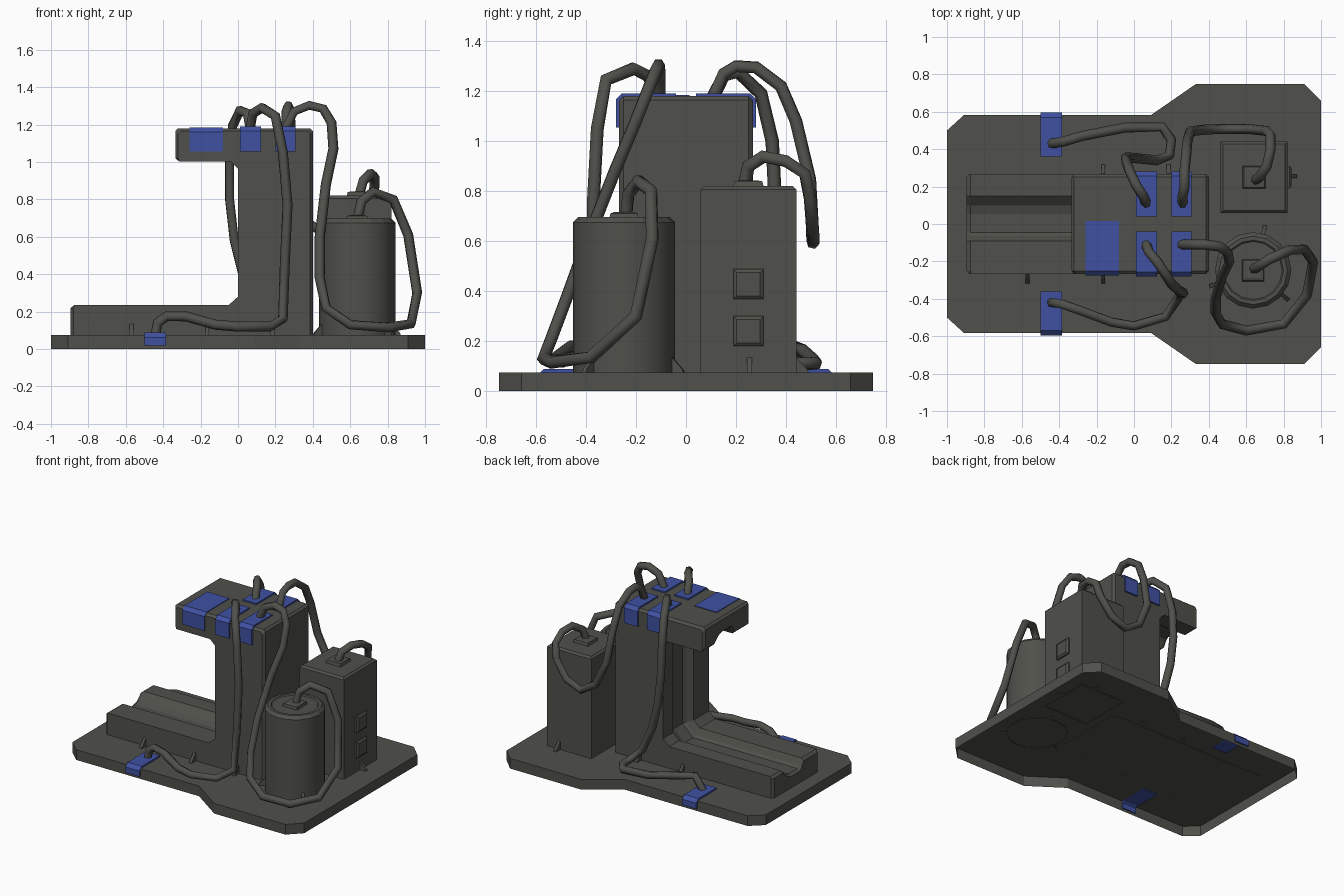
import bpy, bmesh, math
from mathutils import Vector

if "Cube" in bpy.data.objects:
    bpy.data.objects.remove(bpy.data.objects["Cube"])


def material(name, col):
    m = bpy.data.materials.new(name)
    m.diffuse_color = (*col, 1)
    m.use_nodes = True
    m.node_tree.nodes["Principled BSDF"].inputs["Base Color"].default_value = m.diffuse_color
    return m


GREY = material("dark_grey", (0.080, 0.080, 0.070))
BLUE = material("blue", (0.050, 0.082, 0.36))


def loft(name, rings, mat=GREY, open_start=False):
    """Skin a list of equal-length closed rings and cap the ends."""
    bm = bmesh.new()
    vs = [[bm.verts.new(p) for p in r] for r in rings]
    n = len(vs[0])
    for a, b in zip(vs, vs[1:]):
        for i in range(n):
            j = (i + 1) % n
            bm.faces.new((a[i], a[j], b[j], b[i]))
    start = bm.faces.new(vs[0][::-1])
    bm.faces.new(vs[-1])
    bmesh.ops.recalc_face_normals(bm, faces=bm.faces)
    if open_start:
        bmesh.ops.delete(bm, geom=[start], context='FACES_ONLY')
    me = bpy.data.meshes.new(name)
    bm.to_mesh(me)
    bm.free()
    me.materials.append(mat)
    ob = bpy.data.objects.new(name, me)
    bpy.context.collection.objects.link(ob)
    return ob


def rect(cx, cy, hx, hy, z):
    return [(cx - hx, cy - hy, z), (cx + hx, cy - hy, z), (cx + hx, cy + hy, z), (cx - hx, cy + hy, z)]


def circle(cx, cy, r, z, n=16):
    return [(cx + r * math.cos(i * math.tau / n), cy + r * math.sin(i * math.tau / n), z)
            for i in range(n)]


# base plate, hollow and open underneath
half = [(-1, .5), (-.91, .582), (.09, .582), (.33, .748), (.91, .748), (1, .658)]
outline = [(x, -y) for x, y in half] + half[::-1]
loft("base_plate", [[(x, y, z) for x, y in outline] for z in (0, .075)], open_start=True)


# main frame: C-shaped profile along y, with a stepped channel in its inner side
def frame_ring(y, d, s=0.0):
    p = [(-.895 + s, .07), (-.895 + s, .22 - d), (-.875, .235 - d), (-.05 + d * .4, .235 - d), (d, .28 - d * .4),
         (d, .965 + d * .4), (-.04 + d * .4, 1.003 + d), (-.315, 1.003 + d), (-.335 + s, 1.02 + d),
         (-.335 + s, 1.165 - s), (-.32 + s, 1.18 - s), (.385 - s, 1.18 - s), (.4 - s, 1.165 - s), (.4 - s, .07)]
    return [(x, y, z) for x, z in p]


stations = [(-.268, .015, .015), (-.25, 0, 0), (-.09, 0, 0), (-.065, .045, 0), (-.045, .06, 0),
            (.053, .06, 0), (.10, .045, 0), (.15, 0, 0), (.25, 0, 0), (.268, .015, .015)]
loft("main_frame", [frame_ring(y, d if s == 0 else 0, s) for y, d, s in stations])

# box tank with bevelled edges and cap
BX, BY = .642, .25
loft("box_tank", [rect(BX, BY, .18, .192, .072), rect(BX, BY, .18, .192, .806), rect(BX, BY, .166, .178, .82)],
     open_start=True)
loft("box_cap", [rect(BX, BY, .062, .062, .815), rect(BX, BY, .055, .055, .84), rect(BX, BY, .038, .038, .842)],
     open_start=True)

# raised panels on the side of the box tank
for i, z in enumerate((.24, .428)):
    def side(x, h):
        return [(x, BY - h, z - h), (x, BY + h, z - h), (x, BY + h, z + h), (x, BY - h, z + h)]
    loft(f"side_panel_{i}", [side(.815, .06), side(.832, .06), side(.842, .047)], open_start=True)

# round tank and cap
CX, CY = .637, -.248
tank = loft("round_tank", [circle(CX, CY, r, z) for r, z in
                           ((.204, .072), (.204, .675), (.183, .697), (.162, .697), (.155, .69))], open_start=True)
for f in tank.data.polygons:
    f.use_smooth = abs(f.normal.z) < .1
loft("round_cap", [rect(CX, CY, .06, .06, .685), rect(CX, CY, .055, .055, .71), rect(CX, CY, .04, .04, .716)],
     open_start=True)


# small triangular foot brackets
def bracket(name, x, y, ang):
    u = Vector((math.cos(ang), math.sin(ang), 0))
    w = Vector((-u.y, u.x, 0)) * .01
    o = Vector((x, y, 0))
    tri = [o - u * .01 + Vector((0, 0, .07)), o + u * .05 + Vector((0, 0, .07)),
           o + u * .045 + Vector((0, 0, .085)), o + Vector((0, 0, .135)), o - u * .01 + Vector((0, 0, .135))]
    loft(name, [[p - w for p in tri], [p + w for p in tri]])


feet = [(-.57, -.27, -90), (-.165, -.27, -90), (-.165, .27, 90), (.185, .27, 90), (.185, -.27, -90),
        (.822, .255, 0), (.725, .442, 90)]
feet += [(CX + .2 * math.cos(math.radians(a)), CY + .2 * math.sin(math.radians(a)), a) for a in (-40, 75, 200)]
for i, (x, y, a) in enumerate(feet):
    bracket(f"foot_bracket_{i}", x, y, math.radians(a))


# blue clips wrapping over an edge
def clip(name, x0, x1, yi, yo, zt, zb):
    s = 1 if yo > 0 else -1
    p = [(yi, zt), (yo - s * .025, zt), (yo, zt - .025), (yo, zb), (yo - s * .02, zb), (yo - s * .02, zt - .03),
         (yo - s * .035, zt - .02), (yi, zt - .02)]
    loft(name, [[(x, y, z) for y, z in p] for x in (x0, x1)], BLUE)


for s, tag in ((-1, "front"), (1, "back")):
    clip(f"{tag}_top_clip_a", .01, .122, s * .04, s * .281, 1.191, 1.055)
    clip(f"{tag}_top_clip_b", .2, .308, s * .04, s * .281, 1.191, 1.055)
    clip(f"{tag}_base_clip", -.5, -.386, s * .36, s * .595, .088, .02)
clip("head_clip", -.26, -.08, .015, -.276, 1.185, 1.055)


# cables
def cable(name, pts):
    cu = bpy.data.curves.new(name + "_path", 'CURVE')
    cu.dimensions = '3D'
    cu.bevel_depth = .027
    cu.bevel_resolution = 1
    sp = cu.splines.new('POLY')
    sp.points.add(len(pts) - 1)
    for p, c in zip(sp.points, pts):
        p.co = (*c, 1)
    tmp = bpy.data.objects.new(name + "_tmp", cu)
    bpy.context.collection.objects.link(tmp)
    bpy.context.view_layer.update()
    me = bpy.data.meshes.new_from_object(tmp.evaluated_get(bpy.context.evaluated_depsgraph_get()))
    bpy.data.objects.remove(tmp)
    me.materials.clear()
    me.materials.append(GREY)
    for f in me.polygons:
        f.use_smooth = True
    bpy.context.collection.objects.link(bpy.data.objects.new(name, me))


cable("front_cable", [
    (.065, -.11, 1.18), (.08, -.15, 1.26), (.13, -.21, 1.29), (.2, -.32, 1.245), (.24, -.355, 1.05),
    (.265, -.37, .77), (.25, -.37, .45), (.24, -.39, .16), (.17, -.495, .12), (0, -.545, .12),
    (-.12, -.525, .13), (-.28, -.465, .175), (-.38, -.43, .175), (-.43, -.42, .14), (-.44, -.42, .08)])
cable("back_cable", [
    (.065, .11, 1.18), (.05, .15, 1.26), (.01, .21, 1.275), (-.03, .30, 1.19), (-.045, .345, 1.0),
    (-.045, .355, .8), (-.02, .355, .58), (.03, .35, .38), (.12, .34, .19), (.19, .365, .12),
    (.20, .45, .11), (.15, .52, .11), (-.05, .515, .12), (-.28, .47, .16), (-.38, .44, .175), (-.44, .43, .08)])
cable("box_tank_cable", [
    (.26, .11, 1.18), (.26, .15, 1.27), (.27, .2, 1.3), (.27, .28, 1.295), (.28, .38, 1.22),
    (.285, .44, 1.08), (.3, .495, .85), (.38, .505, .67), (.5, .508, .595), (.62, .507, .645), (.71, .497, .77),
    (.73, .475, .87), (.73, .4, .92), (.71, .31, .938), (.67, .25, .9), (.65, .235, .83)])
cable("round_tank_cable", [
    (.64, -.24, .70), (.66, -.23, .79), (.72, -.19, .84), (.83, -.14, .80), (.91, -.135, .61), (.958, -.2, .3),
    (.925, -.38, .135), (.8, -.535, .115), (.6, -.57, .13), (.47, -.535, .22), (.437, -.475, .38), (.437, -.395, .6),
    (.47, -.285, .88), (.51, -.205, 1.07), (.50, -.15, 1.21), (.455, -.12, 1.285), (.38, -.11, 1.303),
    (.3, -.11, 1.27), (.255, -.11, 1.18)])
